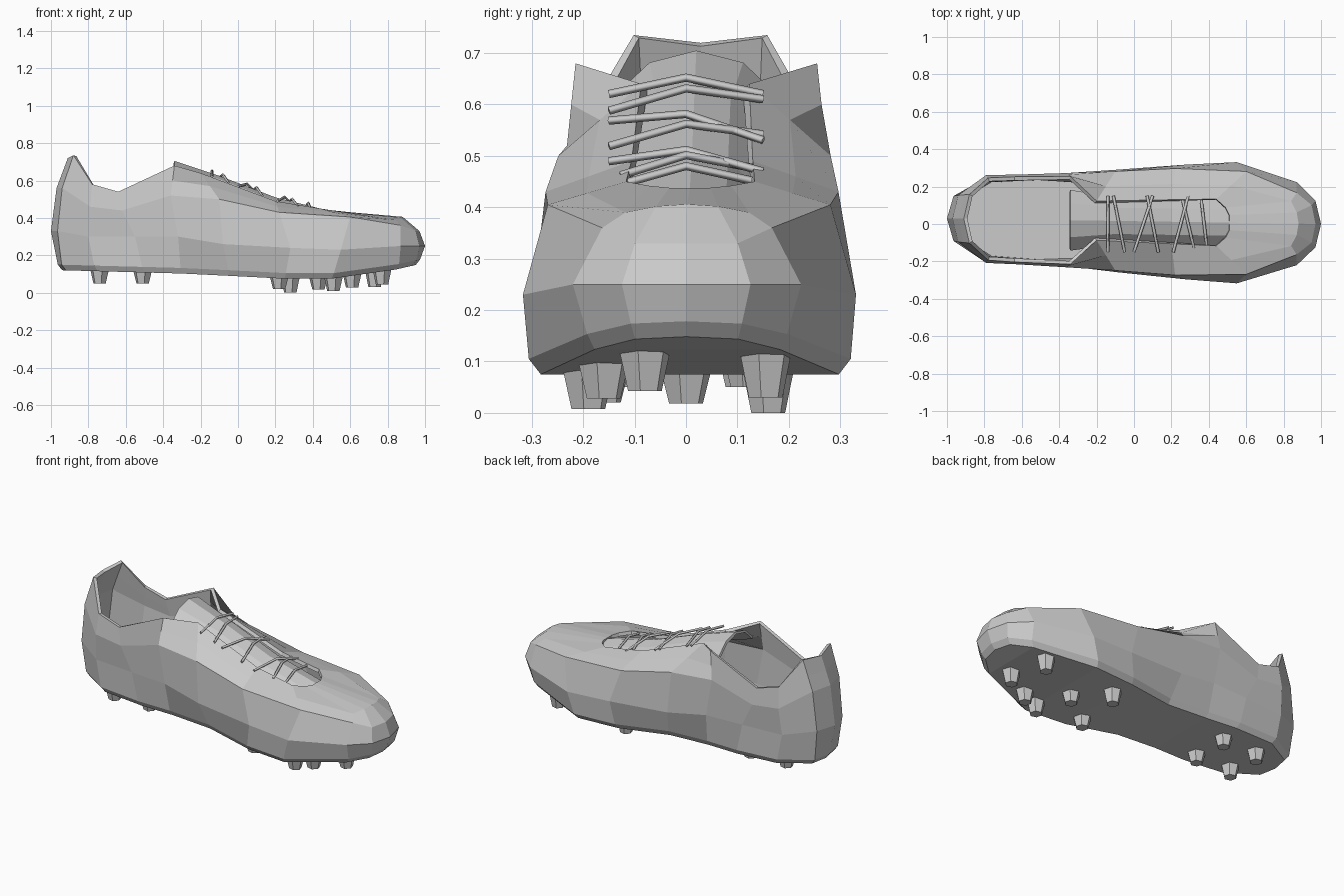
import bpy, bmesh, math
from mathutils import Matrix

if "Cube" in bpy.data.objects:
    bpy.data.objects.remove(bpy.data.objects["Cube"])


def interp(table, x):
    if x <= table[0][0]:
        return table[0][1]
    for (x0, z0), (x1, z1) in zip(table, table[1:]):
        if x <= x1:
            return z0 + (z1 - z0) * (x - x0) / (x1 - x0)
    return table[-1][1]


def make(name, verts, faces):
    me = bpy.data.meshes.new(name)
    me.from_pydata(verts, [], faces)
    ob = bpy.data.objects.new(name, me)
    bpy.context.collection.objects.link(ob)
    return ob


def skew(p):
    # the foot is slightly asymmetric: the heel leans to +y
    return (p[0], p[1] + .015 * (1 - p[0]), p[2])


def ring(half):
    # heel centre -> +y side -> toe centre -> -y side
    return [skew(p) for p in half] + [skew((x, -y, z)) for x, y, z in half[-2:0:-1]]


def loft(rows):
    n = len(rows[0])
    verts = [p for r in rows for p in r]
    faces = []
    for r in range(len(rows) - 1):
        for i in range(n):
            j = (i + 1) % n
            faces.append((r * n + j, r * n + i, (r + 1) * n + i, (r + 1) * n + j))
    return verts, faces


SOLE_Z = [(-1, .122), (-.2, .1), (.2, .075), (.5, .075), (.85, .125), (1, .16)]

# half outlines, heel centre to toe centre
plan = [(-.94, 0), (-.92, .1), (-.75, .2), (-.5, .215), (-.3, .205), (-.05, .205),
        (.25, .27), (.5, .29), (.84, .18), (.93, .1), (.95, 0)]
bottom = [(x, y, interp(SOLE_Z, x)) for x, y in plan]
welt = [(x * 1.025, y * 1.08, z + .03) for x, y, z in bottom]
bulge = [(-1, 0, .33), (-.965, .12, .33), (-.8, .215, .3), (-.55, .235, .3),
         (-.32, .25, .3), (-.08, .275, .26), (.28, .307, .24), (.55, .324, .23),
         (.87, .222, .25), (.97, .125, .25), (1, 0, .25)]
shoulder = [(-.97, 0, .56), (-.94, .125, .56), (-.79, .235, .46), (-.62, .24, .44),
            (-.36, .252, .52), (-.1, .265, .5), (.22, .285, .43), (.6, .275, .405),
            (.87, .165, .36), (.95, .1, .33), (.97, 0, .33)]
rim = [(-.91, 0, .72), (-.88, .13, .735), (-.78, .22, .58), (-.64, .228, .54),
       (-.34, .235, .68), (-.2, .105, .64), (.2, .118, .49), (.44, .125, .45),
       (.49, .08, .442), (.51, .04, .438), (.51, 0, .438)]
cap = [tuple((a + b) / 2 for a, b in zip(p, q)) for p, q in zip(shoulder, rim)]
cap[8:] = [(.84, .12, .39), (.87, .06, .402), (.88, 0, .406)]

# upper: thin shell with the ankle and lacing opening
upper = make("upper", *loft([ring(r) for r in (welt, bulge, shoulder, cap, rim)]))
m = upper.modifiers.new("thickness", 'SOLIDIFY')
m.thickness, m.offset = .02, -1

# sole plate: bottom, side wall and insole
sv, sf = loft([ring(bottom), ring(welt)])
n, last = 2 * len(plan) - 2, len(plan) - 1
for base, flip in ((0, False), (n, True)):
    for i in range(last):
        f = [i, i + 1, (n - i - 1) % n, (n - i) % n]
        f = [base + k for k in dict.fromkeys(f)]
        faces_mirror = list(dict.fromkeys(base + k for k in (i, i + 1, n - i - 1, (n - i) % n)))
        sf.append(faces_mirror[::-1] if flip else faces_mirror)
sole = make("sole_plate", sv, sf)
bm = bmesh.new()
bm.from_mesh(sole.data)
bmesh.ops.recalc_face_normals(bm, faces=bm.faces)
bm.to_mesh(sole.data)
bm.free()

# tongue: arched strip under the lacing
TONGUE_Z = [(-.34, .705), (-.1, .625), (.2, .51), (.42, .455), (.52, .43)]
arch = [(-.125, .07), (-.07, .018), (0, 0), (.07, .018), (.125, .07)]
tv = []
for x, z in TONGUE_Z:
    s = 1.3 if x < -.3 else 1
    tv += [skew((x, y * s, z - d * s)) for y, d in arch]
k = len(arch)
tf = [(r * k + c, (r + 1) * k + c, (r + 1) * k + c + 1, r * k + c + 1)
      for r in range(len(TONGUE_Z) - 1) for c in range(k - 1)]
tongue = make("tongue", tv, tf)
m = tongue.modifiers.new("thickness", 'SOLIDIFY')
m.thickness, m.offset = .014, -1

# laces: x at the +y end and x at the -y end
for i, (xa, xb) in enumerate([(-.14, -.14), (-.11, -.05), (.1, .0), (.07, .13),
                              (.29, .21), (.26, .32), (.36, .39)]):
    cu = bpy.data.curves.new("lace", 'CURVE')
    cu.dimensions = '3D'
    cu.bevel_depth, cu.bevel_resolution, cu.use_fill_caps = .008, 0, True
    sp = cu.splines.new('POLY')
    sp.points.add(2)
    for p, (x, y) in zip(sp.points, ((xa, .15), ((xa + xb) / 2, 0), (xb, -.15))):
        z = interp(TONGUE_Z, x) + (.014 if y == 0 else -.018)
        p.co = (x, y if i < 5 else y * .85, z, 1)
    ob = bpy.data.objects.new(f"lace_{i + 1}", cu)
    bpy.context.collection.objects.link(ob)
    bpy.ops.object.select_all(action='DESELECT')
    ob.select_set(True)
    bpy.context.view_layer.objects.active = ob
    bpy.ops.object.convert(target='MESH')

# studs: tapered, x, y, tip height
studs = [(-.74, .11, .05), (-.74, -.1, .05), (-.51, .12, .05), (-.51, -.1, .05),
         (.28, .16, .0), (.22, -.16, .02), (.43, 0, .018), (.51, -.19, .008),
         (.61, -.16, .028), (.73, .155, .03), (.77, -.08, .043)]
for i, (x, y, tip) in enumerate(studs):
    top = interp(SOLE_Z, x) + .02
    bm = bmesh.new()
    bmesh.ops.create_cone(bm, cap_ends=True, segments=6, radius1=.034, radius2=.054,
                          depth=top - tip,
                          matrix=Matrix.Translation((x, y, (top + tip) / 2))
                          @ Matrix.Rotation(math.radians(15), 4, 'Z'))
    ob = make(f"stud_{i + 1}", [], [])
    bm.to_mesh(ob.data)
    bm.free()
